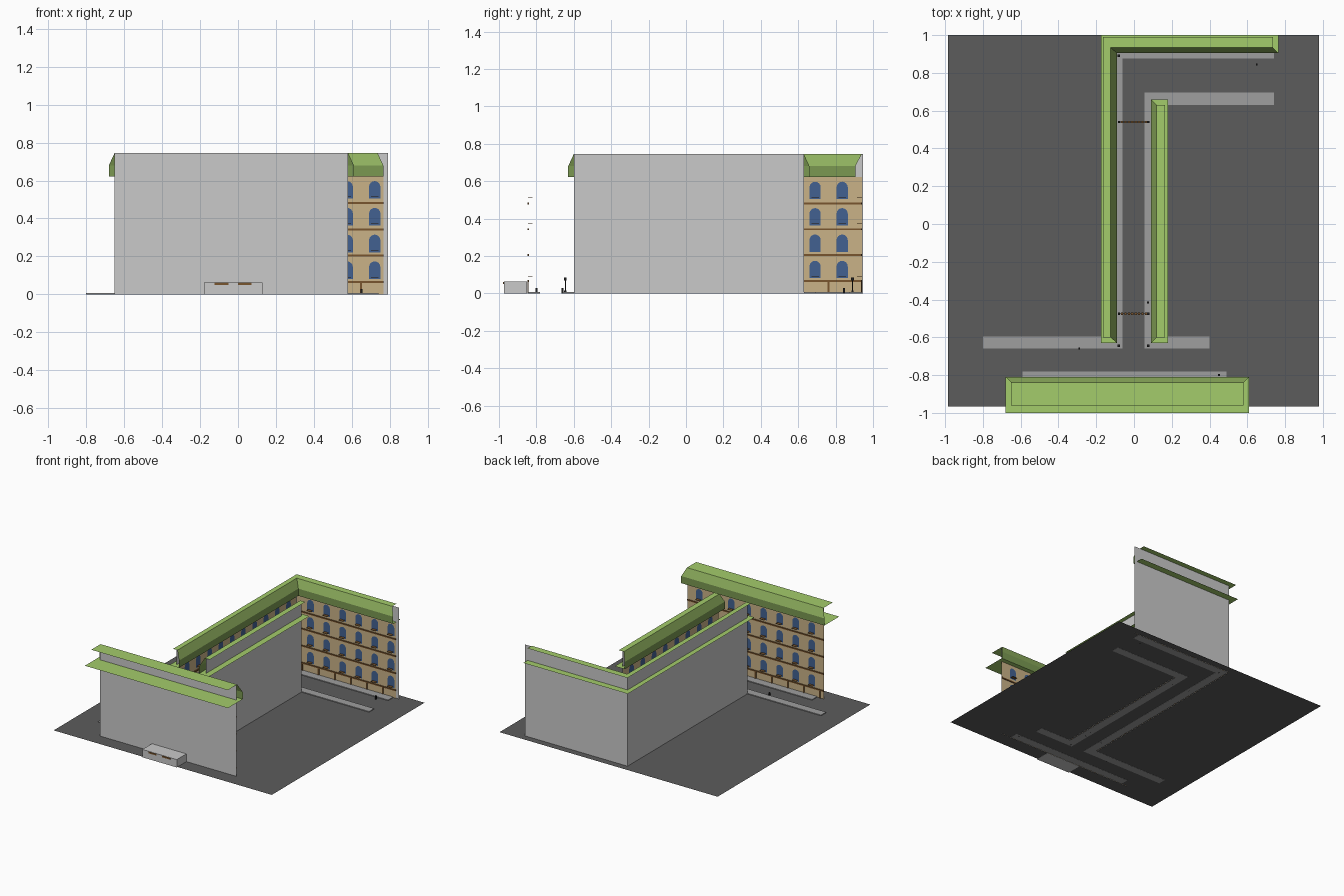
import bpy, bmesh, math
from mathutils import Vector

cube = bpy.data.objects.get("Cube")
if cube:
    bpy.data.objects.remove(cube, do_unlink=True)


def material(name, rgb):
    lin = [c / 12.92 if c < 0.04 else ((c + 0.055) / 1.055) ** 2.4 for c in rgb] + [1]
    m = bpy.data.materials.new(name)
    m.use_nodes = True
    m.diffuse_color = lin
    m.node_tree.nodes["Principled BSDF"].inputs["Base Color"].default_value = lin
    return m


GREY = material("wall_grey", (0.79, 0.79, 0.79))
ROAD = material("asphalt", (0.36, 0.36, 0.36))
PAVE = material("pavement_grey", (0.62, 0.62, 0.62))
TAN = material("sandstone", (0.79, 0.70, 0.53))
BLUE = material("window_blue", (0.26, 0.38, 0.57))
BROWN = material("trim_brown", (0.47, 0.33, 0.18))
BLACK = material("iron_black", (0.12, 0.12, 0.12))
GREEN = material("roof_green", (0.64, 0.80, 0.42))
SLOPE = material("mansard_green", (0.56, 0.69, 0.37))
FASCIA = material("fascia_green", (0.48, 0.60, 0.32))


def finish(name, bm, mat):
    me = bpy.data.meshes.new(name)
    bm.to_mesh(me)
    bm.free()
    me.materials.append(mat)
    ob = bpy.data.objects.new(name, me)
    bpy.context.scene.collection.objects.link(ob)
    return ob


def add_face(bm, pts, facing):
    f = bm.faces.new([bm.verts.new(p) for p in pts])
    f.normal_update()
    if f.normal.dot(Vector(facing)) < 0:
        f.normal_flip()


def add_box(bm, a, b):
    """Box between two opposite corners."""
    a, b = Vector(a), Vector(b)
    cube = bmesh.ops.create_cube(bm, size=1)
    for v in cube["verts"]:
        v.co = [(a[i] + b[i]) / 2 + v.co[i] * abs(b[i] - a[i]) for i in range(3)]


def box(name, a, b, mat):
    bm = bmesh.new()
    add_box(bm, a, b)
    return finish(name, bm, mat)


EAVE, KNEE, TOP = 0.622, 0.68, 0.745
PITCH, WIN_W, WIN_H = 0.141, 0.06, 0.093


def block(name, axis, at, sign, wall, face, low, up, low_ledge, up_ledge,
          out, low_back, up_back, first, columns):
    """Street front: s runs along it, d points out to the street."""
    def P(s, d, z):
        return (s, at + sign * d, z) if axis == "x" else (at + sign * d, s, z)

    n = Vector(P(0, 1, 0)) - Vector(P(0, 0, 0))

    def sheet(part, pts, facing, mat):
        bm = bmesh.new()
        add_face(bm, [P(*p) for p in pts], facing)
        finish(name + "_" + part, bm, mat)

    def upright(part, span, d, top, facing, mat):
        s0, s1 = span
        sheet(part, [(s0, d, 0), (s1, d, 0), (s1, d, top), (s0, d, top)], facing, mat)

    upright("wall", wall, 0, TOP, -n, GREY)
    upright("facade", face, 0.003, EAVE, n, TAN)

    # mansard roof and its two flat ledges
    up_z = (0, 0, 1)
    sheet("fascia", [(low[0], out, EAVE), (low[1], out, EAVE),
                     (low[1], out, KNEE), (low[0], out, KNEE)], n, FASCIA)
    sheet("mansard", [(low[0], out, KNEE), (low[1], out, KNEE),
                      (up[1], 0.01, TOP), (up[0], 0.01, TOP)], n, SLOPE)
    for part, (s0, s1), d0, d1, z in (("eave_ledge", low_ledge, low_back, out, EAVE),
                                      ("roof_ledge", up_ledge, up_back, 0.01, TOP)):
        sheet(part, [(s0, d0, z), (s1, d0, z), (s1, d1, z), (s0, d1, z)], up_z, GREEN)

    # arched windows with thin sills, and cornices between floors
    wins, sills, corn, posts = (bmesh.new() for _ in range(4))
    r = WIN_W / 2
    for floor in range(4):
        z = 0.081 + PITCH * floor
        zc = 0.066 + 0.1385 * floor
        add_box(corn, P(face[0], 0.003, zc - 0.005), P(face[1], 0.01, zc + 0.005))
        for i in range(columns):
            s = first + 0.145 * i
            arc = [(s + r * math.cos(t * math.pi / 8), 0.005,
                    z + WIN_H - r + r * math.sin(t * math.pi / 8)) for t in range(9)]
            outline = [(s - r, 0.005, z), (s + r, 0.005, z)] + arc
            add_face(wins, [P(*p) for p in outline], n)
            add_box(sills, P(s - 0.02, 0.004, z + 0.009), P(s + 0.02, 0.03, z + 0.011))
    # ground floor pilasters
    for i in range(columns):
        s = first + 0.145 * i - 0.0725
        if s > face[0] + 0.01:
            add_box(posts, P(s - 0.005, 0.003, 0), P(s + 0.005, 0.009, 0.062))
    finish(name + "_windows", wins, BLUE)
    finish(name + "_sills", sills, BROWN)
    finish(name + "_cornices", corn, BROWN)
    finish(name + "_pilasters", posts, BROWN)


block("front_block", "x", -0.85, 1, (-0.65, 0.58), (-0.65, 0.58),
      (-0.68, 0.61), (-0.65, 0.58), (-0.68, 0.61), (-0.65, 0.58),
      0.04, -0.15, -0.11, -0.5425, 8)
block("left_block", "y", 0.13, -1, (-0.60, 0.63), (-0.60, 0.63),
      (-0.63, 0.66), (-0.60, 0.63), (-0.63, 0.66), (-0.60, 0.63),
      0.04, -0.05, -0.035, -0.4925, 8)
block("right_block", "y", -0.135, 1, (-0.60, 0.945), (-0.60, 0.94),
      (-0.63, 0.905), (-0.60, 0.94), (-0.63, 1.0), (-0.60, 0.99),
      0.045, -0.04, -0.03, -0.47, 10)
block("back_block", "x", 0.945, -1, (-0.135, 0.79), (-0.13, 0.765),
      (-0.09, 0.765), (-0.125, 0.735), (-0.09, 0.765), (-0.125, 0.735),
      0.04, -0.055, -0.045, -0.005, 6)

# ground sheet
ground = bmesh.new()
add_face(ground, [(-0.985, -0.965, 0.001), (0.98, -0.965, 0.001),
                  (0.98, 1, 0.001), (-0.985, 1, 0.001)], (0, 0, 1))
finish("ground", ground, ROAD)

# pavements
pave = bmesh.new()
for x0, x1, y0, y1 in ((-0.59, 0.49, -0.845, -0.78),
                       (-0.125, -0.06, -0.595, 0.875),
                       (-0.80, -0.06, -0.66, -0.595),
                       (-0.125, 0.74, 0.875, 0.94),
                       (0.055, 0.12, -0.595, 0.63),
                       (0.055, 0.40, -0.66, -0.595),
                       (0.055, 0.74, 0.63, 0.695)):
    add_box(pave, (x0, y0, 0), (x1, y1, 0.007))
finish("pavements", pave, PAVE)

# porch behind the front block, with two shutters
box("rear_porch", (-0.18, -0.973, 0), (0.13, -0.85, 0.064), GREY)
for i, x in enumerate((-0.087, 0.035)):
    box("porch_shutter_%d" % i, (x - 0.036, -0.978, 0.05), (x + 0.036, -0.973, 0.062), BROWN)

# street lamps
for i, (x, y) in enumerate(((-0.08, 0.89), (-0.08, -0.645), (0.075, -0.645))):
    bm = bmesh.new()
    add_box(bm, (x - 0.003, y - 0.003, 0), (x + 0.003, y + 0.003, 0.075))
    add_box(bm, (x - 0.007, y - 0.007, 0.07), (x + 0.007, y + 0.007, 0.085))
    add_box(bm, (x - 0.006, y - 0.006, 0), (x + 0.006, y + 0.006, 0.015))
    finish("street_lamp_%d" % i, bm, BLACK)

# hydrants
for i, (x, y) in enumerate(((0.65, 0.845), (0.075, -0.415), (-0.29, -0.66), (0.45, -0.80))):
    box("hydrant_%d" % i, (x - 0.005, y - 0.005, 0), (x + 0.005, y + 0.005, 0.03), BLACK)

# street barriers: dark end posts carrying a row of brown planks
for i, y in enumerate((-0.475, 0.54)):
    bm = bmesh.new()
    for x in (-0.08, 0.075):
        add_box(bm, (x - 0.006, y - 0.006, 0), (x + 0.006, y + 0.006, 0.055))
    add_box(bm, (-0.08, y - 0.002, 0.04), (0.075, y + 0.002, 0.044))
    finish("barrier_frame_%d" % i, bm, BLACK)
    planks = bmesh.new()
    for k in range(8):
        x = -0.063 + 0.018 * k
        add_box(planks, (x - 0.006, y - 0.006, 0.036), (x + 0.006, y + 0.006, 0.048))
    finish("barrier_planks_%d" % i, planks, BROWN)
